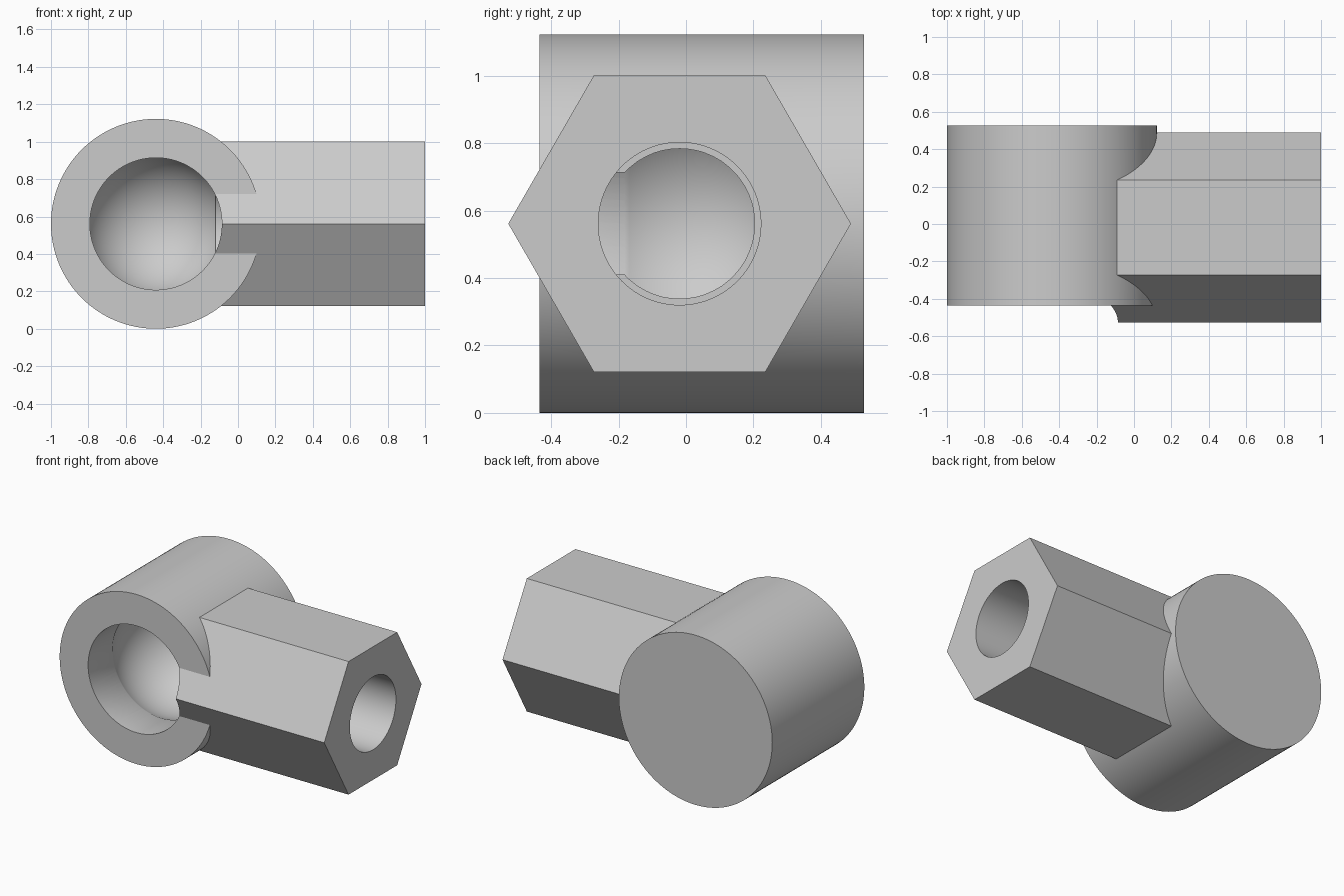
import bpy
import math

if "Cube" in bpy.data.objects:
    bpy.data.objects.remove(bpy.data.objects["Cube"])

CX, CY, CZ = -0.439, -0.019, 0.561   # centre of the ball socket

grey = bpy.data.materials.new("light grey metal")
grey.diffuse_color = (0.6, 0.6, 0.6, 1)
grey.use_nodes = True
grey.node_tree.nodes["Principled BSDF"].inputs["Base Color"].default_value = grey.diffuse_color


def rod(name, axis, radius, start, end, sides=128, spin=0.0):
    """Cylinder or prism running along x or y through the socket centre."""
    mid = (start + end) / 2
    if axis == 'x':
        loc, rot = (mid, CY, CZ), (0, math.pi / 2, 0)
    else:
        loc, rot = (CX, mid, CZ), (math.pi / 2, 0, 0)
    bpy.ops.mesh.primitive_cylinder_add(vertices=sides, radius=radius, depth=end - start)
    ob = bpy.context.object
    ob.name = name
    # spin about the own axis first, then lay down
    for v in ob.data.vertices:
        x, y, z = v.co
        c, s = math.cos(spin), math.sin(spin)
        v.co = (x * c - y * s, x * s + y * c, z)
    ob.rotation_euler = rot
    ob.location = loc
    return ob


def combine(target, other, operation):
    mod = target.modifiers.new(operation.lower(), 'BOOLEAN')
    mod.operation = operation
    mod.solver = 'EXACT'
    mod.object = other
    bpy.ops.object.select_all(action='DESELECT')
    target.select_set(True)
    bpy.context.view_layer.objects.active = target
    bpy.ops.object.modifier_apply(modifier=mod.name)
    bpy.data.objects.remove(other, do_unlink=True)


# round head and hexagonal shank, joined into one body
body = rod("socket_rod_end", 'y', 0.561, -0.435, 0.527)
shank = rod("hex_shank", 'x', 0.508, -0.16, 1.0, sides=6, spin=math.pi / 2)
# the prism corners point along y, the flats face up and down
bpy.context.view_layer.update()
if max((shank.matrix_world @ v.co).z for v in shank.data.vertices) > CZ + 0.46:
    shank.rotation_euler = (math.pi / 2, 0, math.pi / 2)
combine(body, shank, 'UNION')

# front entry bore
combine(body, rod("entry_bore", 'y', 0.353, -0.8, CY), 'DIFFERENCE')

# ball pocket, slightly wider than the bore
bpy.ops.mesh.primitive_uv_sphere_add(segments=96, ring_count=48, radius=0.389,
                                     location=(CX, CY, CZ), rotation=(math.pi / 2, 0, 0))
combine(body, bpy.context.object, 'DIFFERENCE')

# flat-bottomed hole along the shank, opening into the pocket
combine(body, rod("shank_hole", 'x', 0.241, -0.12, 1.3, sides=96), 'DIFFERENCE')

# one flat colour, smooth curves with crisp edges
body.data.materials.clear()
body.data.materials.append(grey)
for p in body.data.polygons:
    p.material_index = 0
bpy.ops.object.select_all(action='DESELECT')
body.select_set(True)
bpy.context.view_layer.objects.active = body
bpy.ops.object.shade_smooth_by_angle(angle=math.radians(25))
